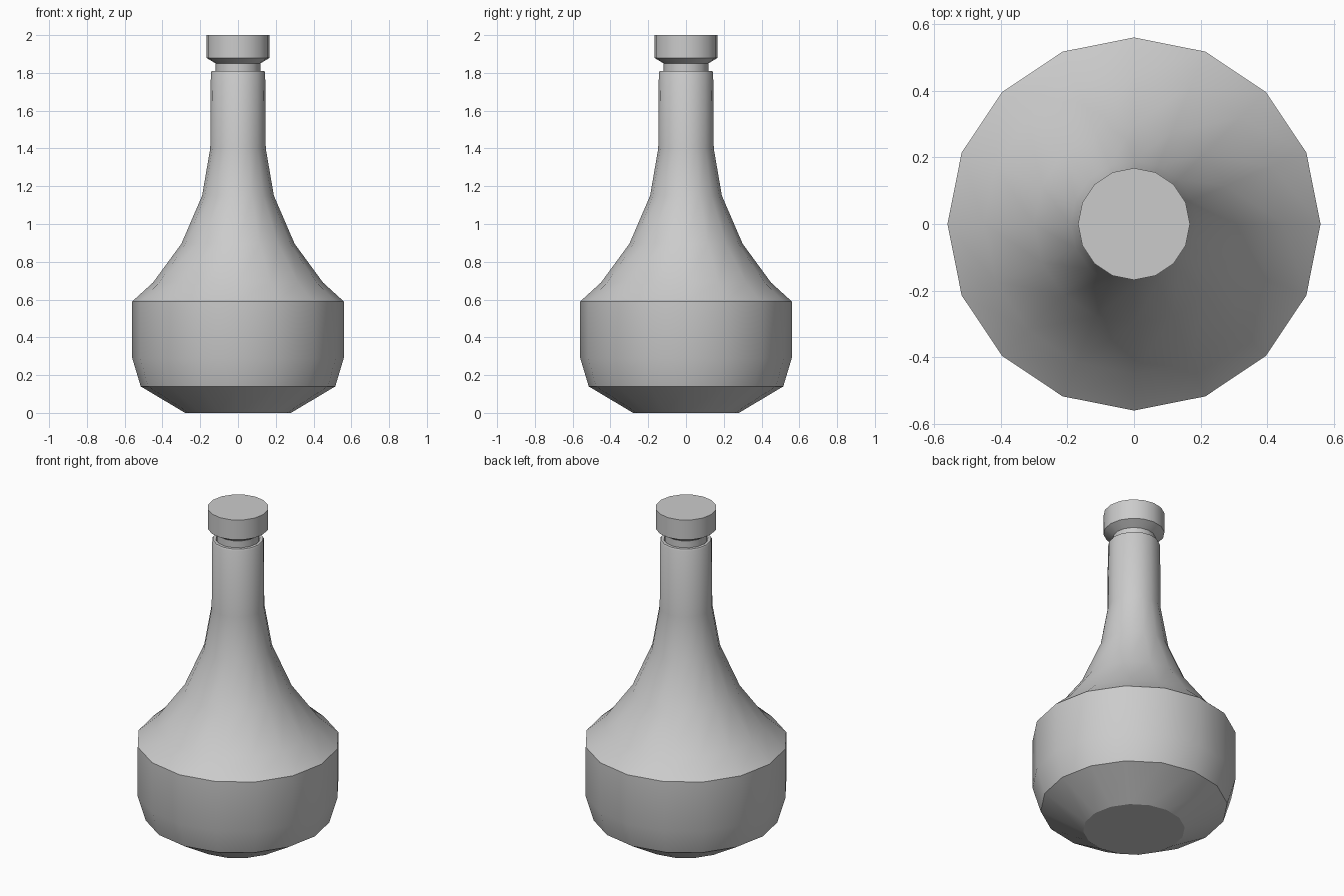
import bpy, bmesh
from math import radians, cos, sin, tau

if "Cube" in bpy.data.objects:
    bpy.data.objects.remove(bpy.data.objects["Cube"])

SIDES = 16


def lathe(name, profile):
    """Revolve (radius, z) points around z; both ends are capped."""
    bm = bmesh.new()
    rings = [[bm.verts.new((r * cos(tau * i / SIDES), r * sin(tau * i / SIDES), z))
              for i in range(SIDES)] for r, z in profile]
    for low, high in zip(rings, rings[1:]):
        for i in range(SIDES):
            j = (i + 1) % SIDES
            bm.faces.new((low[i], low[j], high[j], high[i]))
    bm.faces.new(rings[0][::-1])
    bm.faces.new(rings[-1])
    mesh = bpy.data.meshes.new(name)
    bm.to_mesh(mesh)
    bm.free()
    obj = bpy.data.objects.new(name, mesh)
    bpy.context.collection.objects.link(obj)
    bpy.ops.object.select_all(action='DESELECT')
    obj.select_set(True)
    bpy.context.view_layer.objects.active = obj
    bpy.ops.object.shade_smooth_by_angle(angle=radians(30))
    return obj


# Flask: chamfered base, drum body, sweeping shoulder, straight neck, recessed mouth
lathe("bottle", [(0.28, 0), (0.515, 0.14), (0.56, 0.29), (0.56, 0.59),
                 (0.45, 0.69), (0.30, 0.895), (0.19, 1.15), (0.147, 1.40),
                 (0.144, 1.80), (0.139, 1.81), (0.122, 1.81), (0.118, 1.79)])

# Stopper: stem plugged into the neck, flared underside, flat cap
lathe("stopper", [(0.118, 1.70), (0.118, 1.85), (0.168, 1.88), (0.168, 2.0)])
